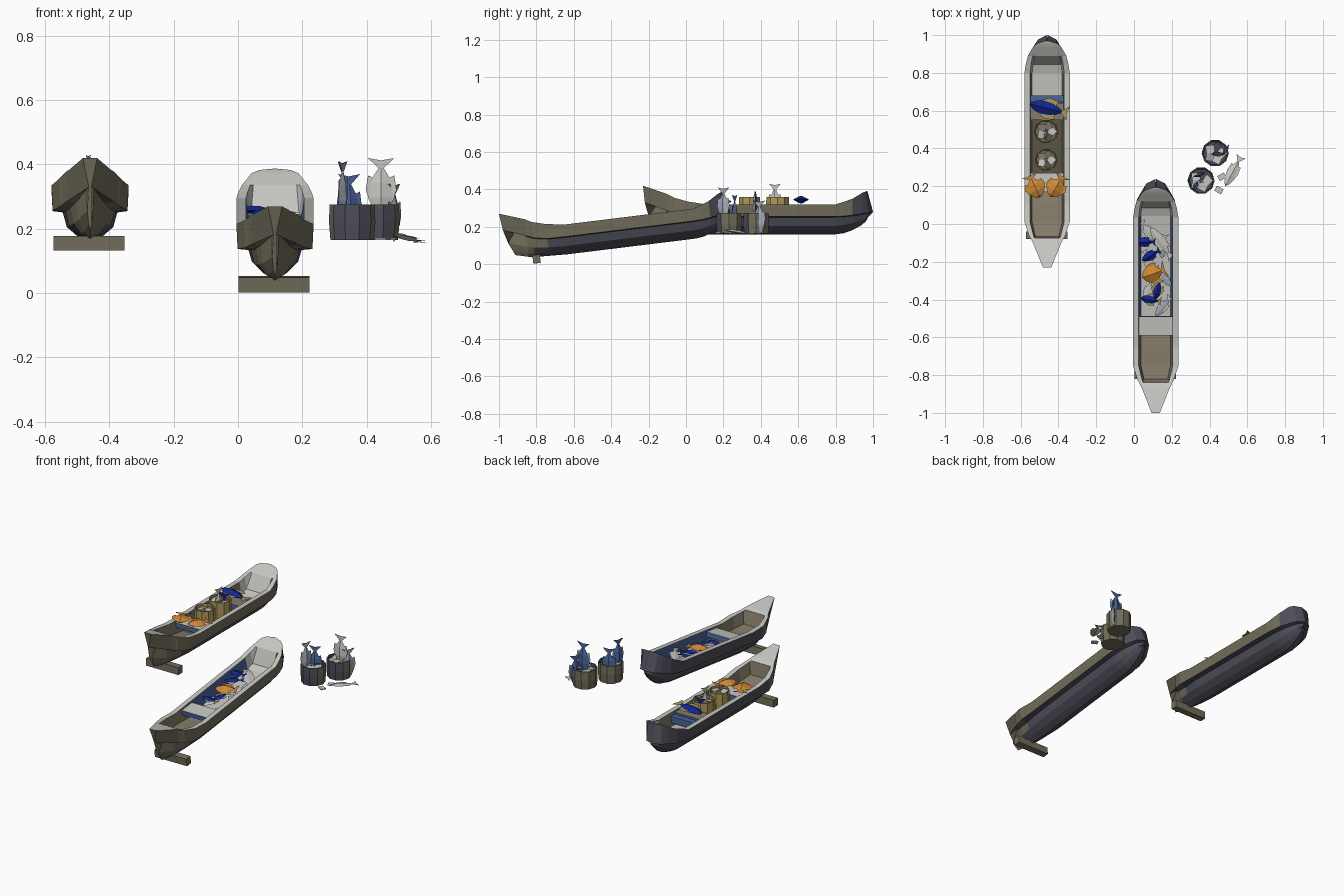
import bpy, bmesh, random
from math import radians, sin, cos, pi
from mathutils import Matrix, Vector, Euler

cube = bpy.data.objects.get("Cube")
if cube:
    bpy.data.objects.remove(cube, do_unlink=True)
random.seed(4)

COLOURS = {
    "light_grey": (.56, .56, .53), "olive": (.17, .155, .105),
    "slate": (.075, .075, .1), "brown": (.24, .205, .145),
    "dark_olive": (.1, .09, .06), "royal_blue": (.006, .018, .27),
    "steel_blue": (.07, .13, .32), "orange": (.62, .25, .035),
    "tan": (.42, .31, .1), "pale_blue": (.36, .4, .48)}
NAMES = list(COLOURS)


def make_material(name):
    m = bpy.data.materials.new(name)
    m.use_nodes = True
    col = (*COLOURS[name], 1)
    m.diffuse_color = col
    m.node_tree.nodes["Principled BSDF"].inputs["Base Color"].default_value = col
    return m


MATS = [make_material(n) for n in NAMES]


def finish(name, bm, matrix, recalc=True):
    if recalc:
        bmesh.ops.recalc_face_normals(bm, faces=bm.faces[:])
    bm.transform(matrix)
    me = bpy.data.meshes.new(name)
    bm.to_mesh(me)
    bm.free()
    for m in MATS:
        me.materials.append(m)
    ob = bpy.data.objects.new(name, me)
    bpy.context.collection.objects.link(ob)


def face(bm, points, colour):
    f = bm.faces.new([bm.verts.new(p) for p in points])
    f.material_index = NAMES.index(colour)


def ring_loft(bm, rings, colour):
    """Skin closed rings of points; colour(i, j) names each face's colour."""
    vs = [[bm.verts.new(p) for p in r] for r in rings]
    n = len(vs[0])
    for i in range(len(vs) - 1):
        for j in range(n):
            k = (j + 1) % n
            f = bm.faces.new((vs[i][j], vs[i][k], vs[i + 1][k], vs[i + 1][j]))
            f.material_index = NAMES.index(colour(i, j))
    for i, r in ((0, vs[0]), (-1, vs[-1])):
        f = bm.faces.new(r)
        f.material_index = NAMES.index(colour(i, 0))


def box(name, matrix, centre, size, colour, ends=None):
    """Box with optional second colour on the faces turned to bow and stern."""
    bm = bmesh.new()
    bmesh.ops.create_cube(bm, size=1)
    for v in bm.verts:
        v.co = Vector(a * b + c for a, b, c in zip(v.co, size, centre))
    bm.normal_update()
    for f in bm.faces:
        f.material_index = NAMES.index(ends if ends and abs(f.normal.y) > .5 else colour)
    finish(name, bm, matrix)


# Hull stations: distance from bow, half width, rim, rub rail, lower half width, keel, well depth
STATIONS = [
    (0, .022, .42, .33, .01, .19, 0),
    (.13, .075, .375, .285, .045, .172, 0),
    (.155, .088, .362, .276, .055, .168, 0),
    (.165, .095, .356, .27, .06, .167, .075),
    (.24, .12, .335, .257, .075, .164, .07),
    (.34, .12, .32, .255, .085, .16, .065),
    (.45, .12, .32, .255, .085, .16, .08),
    (.88, .12, .32, .255, .085, .16, .08),
    (1.03, .12, .32, .255, .085, .16, .07),
    (1.075, .113, .334, .257, .08, .166, .07),
    (1.12, .102, .35, .262, .07, .182, 0),
    (1.17, .073, .38, .27, .045, .21, 0),
    (1.187, .05, .388, .275, .03, .225, 0),
    (1.2, .002, .391, .28, .002, .24, 0)]


def hull(name, matrix, hold_colour, wall_colour):
    rings = []
    last = len(STATIONS) - 1
    for i, (s, w, top, rail, low, keel, deep) in enumerate(STATIONS):
        shift = [0] * 9
        rail_w = w * .97
        if i == 0:          # raked pointed stem above a forward bulb
            shift = [.06, .05, .03, .08, .01, 0, 0, 0, 0]
            rail_w = .004
        elif i >= last - 1:     # stern leaning inward at the rim
            shift[4] = .03 if i == last else .02
            shift[3] = shift[2] = shift[4] * .4
        inner = w * .75
        xz = [(0, keel), (low * .45, keel + .17 * (rail - keel)),
              (low * .85, keel + .48 * (rail - keel)),
              (low, rail - .004), (rail_w, rail), (w, top), (inner, top),
              (inner * .88, top - deep), (0, top - deep)]
        half = [Vector((x, s + d, z)) for (x, z), d in zip(xz, shift)]
        mirror = [Vector((-p.x, p.y, p.z)) for p in half[-2:0:-1]]
        rings.append(half + mirror)

    def colour(i, j):
        strip = min(j, 15 - j)
        s = STATIONS[i][0]
        if strip < 4:
            return "olive" if 0 <= i < 3 + (strip > 1) else "slate"
        if strip == 4:
            return "olive" if 0 <= i < 4 or (j < 8 and i < 10) else "slate"
        if strip == 5 or i < 2 or i > 8:
            return "light_grey"
        if strip == 6:
            return "brown" if i < 6 else wall_colour if i < 8 else "light_grey"
        if s < .4:
            return "brown"
        return hold_colour if s < .8 else "light_grey"

    bm = bmesh.new()
    ring_loft(bm, rings, colour)
    finish(name, bm, matrix)


# Fish: diamond sections along the body, then a two-sided flared tail and side fins
def fish(name, loc, length, width, thick, rot, colour, fins, base=Matrix(), belly=None):
    belly = belly or colour
    body = [(-.5, .04), (-.4, .55), (-.18, 1), (.08, .88), (.25, .4), (.34, .16)]
    rings = [[(x, width * k / 2, 0), (x, 0, thick * k / 2),
              (x, -width * k / 2, 0), (x, 0, -thick * k / 2)] for x, k in body]
    bm = bmesh.new()
    ring_loft(bm, rings, lambda i, j: colour if j < 2 else belly)
    bmesh.ops.recalc_face_normals(bm, faces=bm.faces[:])
    tail = [(.32, .08), (.5, .5), (.46, 0), (.5, -.5), (.32, -.08)]
    for z, col in ((.012, fins), (-.012, belly if belly != colour else fins)):
        face(bm, [(x, y * width, z) for x, y in tail], col)
    reach = .72 if fins == "tan" else .58
    for side in (1, -1):
        face(bm, [(-.25, side * width * .42, .01), (-.05, side * width * reach, .01),
                  (.2, side * width * reach * .85, .01), (.15, side * width * .25, .01)], fins)
    turn = Euler([radians(a) for a in rot]).to_matrix().to_4x4()
    finish(name, bm, base @ Matrix.Translation(loc) @ turn @ Matrix.Scale(length, 4), False)


# Open tub with a thin rim, a recessed filling and loose scraps on it
def tub(name, x, y, r, low, high, side_colour, rim, filling, scraps):
    profile = [(.94, low), (1, (low + high) / 2), (.98, high), (.9, high), (.87, high - .025)]
    rings = [[(x + r * k * cos(pi * a / 5), y + r * k * sin(pi * a / 5), z)
              for a in range(10)] for k, z in profile]
    bm = bmesh.new()
    ring_loft(bm, rings, lambda i, j: {-1: filling, 2: rim, 3: filling}.get(i, "olive"))
    bmesh.ops.recalc_face_normals(bm, faces=bm.faces[:])
    for f in bm.faces:
        if abs(f.normal.z) < .5 and f.material_index == NAMES.index("olive"):
            f.material_index = NAMES.index(side_colour(f.normal))
    for i, col in enumerate(scraps):
        a = i * 2 * pi / len(scraps)
        c = Vector((x + r * .48 * cos(a), y + r * .48 * sin(a), high - .01))
        face(bm, [c + Vector((r * .42 * cos(a + t), r * .42 * sin(a + t),
                              random.uniform(-.006, .008))) for t in (0, 1.6, 3.2, 4.7)], col)
    finish(name, bm, Matrix(), False)


# The two boats: one level, one pitched bow down
level = Matrix.Translation((-.46, -.23, 0))
pitched = Matrix.Translation((.115, -.949, -.147)) @ Matrix.Rotation(radians(7), 4, 'X')
for tag, base, hold, wall in (("level", level, "dark_olive", "brown"),
                              ("pitched", pitched, "light_grey", "steel_blue")):
    hull(tag + "_hull", base, hold, wall)
    box(tag + "_cross_plank", base, (-.003, .17, .155), (.22, .04, .046), "olive")
    box(tag + "_front_bench", base, (0, .45, .295), (.175, .1, .03), "light_grey", "steel_blue")
box("level_rear_bench", level, (0, .825, .285), (.175, .09, .05), "brown", "steel_blue")
box("level_blue_board", level, (0, .893, .28), (.175, .035, .04), "steel_blue")

# Tubs on the level boat and beside the pitched one
for i, (y, r) in enumerate(((.49, .065), (.34, .06))):
    tub(f"boat_tub_{i}", -.465, y, r, .23, .36, lambda n: "tan", "tan", "olive",
        ("light_grey", "olive", "brown", "light_grey", "dark_olive"))
for i, (x, y) in enumerate(((.355, .23), (.43, .375))):
    tub(f"ground_tub_{i}", x, y, .072, .165, .275,
        lambda n: "slate" if n.y < -.45 else "olive", "olive", "slate",
        ("light_grey", "slate", "light_grey", "pale_blue", "light_grey"))

# Fish standing head down in the tubs, tails up: front colour, back colour
STANDING = [(.325, .2, .41, .35, 65, "pale_blue", "steel_blue"),
            (.345, .26, .37, .4, 20, "steel_blue", "steel_blue"),
            (.445, .37, .42, .46, 0, "light_grey", "steel_blue"),
            (.485, .39, .34, .4, 60, "pale_blue", "steel_blue"),
            (-.465, .475, .43, .35, 80, "light_grey", "light_grey"),
            (-.465, .525, .38, .4, 0, "royal_blue", "royal_blue")]
for i, (x, y, top, wide, spin, front, back) in enumerate(STANDING):
    fish(f"standing_fish_{i}", (x, y, top - .09), .18, wide, .15, (90, -90, spin),
         front, front, belly=back)

# Fish lying on the level boat
fish("large_blue_fish", (-.45, .61, .345), .21, .38, .2, (0, 0, -14), "royal_blue", "tan")
for i, (x, spin) in enumerate(((-.525, 115), (-.41, 60))):
    fish(f"orange_fish_{i}", (x, .2, .335), .13, .75, .3, (0, 0, spin), "orange", "orange")

# Fish lying in the pitched boat
CATCH = [(-.055, .897, 0, "royal_blue"), (-.025, .826, 30, "royal_blue"),
         (.01, .645, 75, "tan"), (-.025, .589, -10, "tan")]
for i, (x, s, spin, fins) in enumerate(CATCH):
    fish(f"small_blue_fish_{i}", (x, s, .3), .11, .42, .22, (0, 0, spin),
         "royal_blue", fins, pitched)
fish("round_orange_fish", (-.01, .73, .3), .13, .75, .3, (0, 0, 20), "orange", "orange", pitched)
for i in range(6):
    spot = (.04 * (-1) ** i, .55 + i * .08, .262)
    fish(f"pale_fish_{i}", spot, .13, .35, .06, (0, 0, random.uniform(50, 130)),
         ("pale_blue", "light_grey")[i % 2], "light_grey", pitched)
fish("long_pale_fish", (.03, .89, .29), .2, .28, .08, (0, 0, -55), "light_grey", "light_grey", pitched)

# Fish and scraps lying beside the tubs
fish("ground_fish", (.525, .28, .172), .18, .3, .1, (0, 8, 62), "light_grey", "light_grey")
for i, (x, y) in enumerate(((.465, .25), (.45, .18))):
    box(f"ground_scrap_{i}", Matrix.Translation((x, y, .168)) @ Matrix.Rotation(.5 - i, 4, 'Z'),
        (0, 0, 0), (.04, .03, .006), "light_grey")
